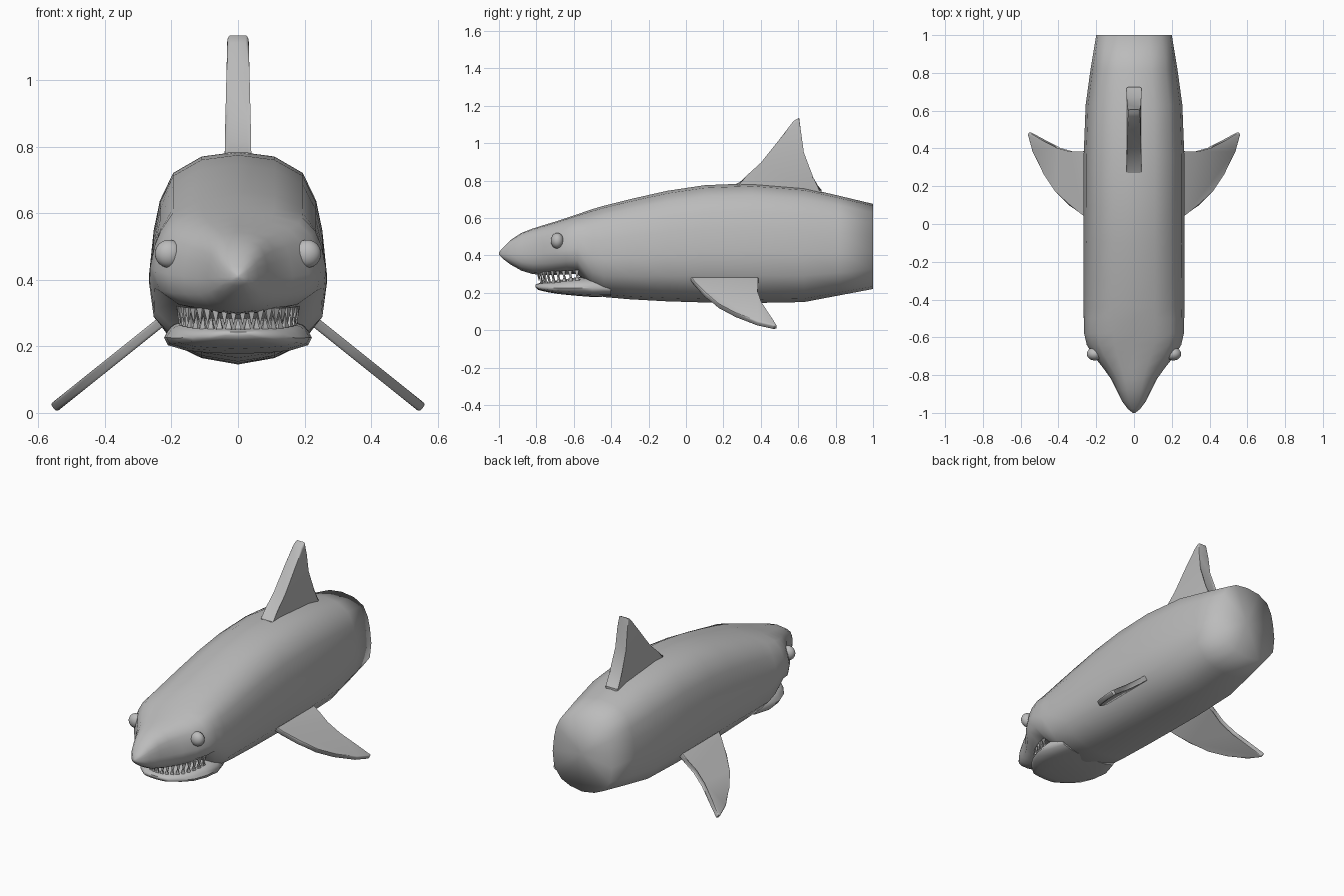
import bpy, bmesh, math
from mathutils import Vector

cube = bpy.data.objects.get("Cube")
if cube:
    bpy.data.objects.remove(cube)

grey = bpy.data.materials.new("shark_grey")
grey.use_nodes = True
grey.diffuse_color = (0.5, 0.5, 0.5, 1)
grey.node_tree.nodes["Principled BSDF"].inputs["Base Color"].default_value = (0.5, 0.5, 0.5, 1)


def finish(name, bm, angle=None):
    bmesh.ops.recalc_face_normals(bm, faces=bm.faces)
    mesh = bpy.data.meshes.new(name)
    bm.to_mesh(mesh)
    bm.free()
    mesh.materials.append(grey)
    ob = bpy.data.objects.new(name, mesh)
    bpy.context.collection.objects.link(ob)
    for p in mesh.polygons:
        p.use_smooth = True
    if angle:
        bpy.ops.object.select_all(action='DESELECT')
        ob.select_set(True)
        bpy.context.view_layer.objects.active = ob
        bpy.ops.object.shade_smooth_by_angle(angle=math.radians(angle))
    return ob


# Half cross-section, from back ridge to belly: (share of half width, share of height)
SECTION = [(0, 1), (.41, .977), (.73, .9), (.88, .77), (.95, .63),
           (1, .43), (.95, .23), (.71, .09), (.41, .03), (0, 0)]
RING = SECTION + [(-x, t) for x, t in SECTION[-2:0:-1]]


def loft(name, rows, angle=None):
    """Skin rings given as (y, half width, top, bottom)."""
    bm = bmesh.new()
    rings = [[bm.verts.new((w * x, y, bot + (top - bot) * t)) for x, t in RING]
             for y, w, top, bot in rows]
    n = len(RING)
    for a, b in zip(rings, rings[1:]):
        for i in range(n):
            bm.faces.new((a[i], a[(i + 1) % n], b[(i + 1) % n], b[i]))
    for ring in (rings[0], rings[-1]):
        mid = sum((v.co for v in ring), Vector()) / n
        hub = bm.verts.new(mid)
        for i in range(n):
            bm.faces.new((hub, ring[i], ring[(i + 1) % n]))
    return finish(name, bm, angle)


# Body with overhanging snout; the belly steps up at the back of the mouth
loft("body", [
    (-1, .006, .416, .404), (-.98, .032, .44, .382), (-.94, .062, .48, .352),
    (-.88, .092, .52, .318), (-.82, .122, .543, .3), (-.76, .165, .562, .295),
    (-.7, .213, .58, .295), (-.64, .25, .6, .298), (-.58, .264, .62, .3),
    (-.5, .266, .647, .21), (-.44, .267, .665, .177), (-.3, .267, .7, .165),
    (-.1, .267, .745, .154), (.1, .267, .775, .148), (.35, .267, .785, .145),
    (.63, .256, .762, .15), (.82, .23, .718, .186), (1, .2, .675, .22)])

# Lower jaw
loft("lower_jaw", [
    (-.805, .04, .243, .23), (-.79, .085, .25, .215), (-.74, .14, .258, .203),
    (-.68, .185, .267, .193), (-.6, .215, .28, .185), (-.5, .222, .29, .177),
    (-.4, .19, .28, .18)], 50)


# Teeth in two curved rows
def teeth(name, count, rx, ry, base, tip, lift):
    bm = bmesh.new()
    for i in range(count):
        a = math.radians(-82 + 164 * i / (count - 1))
        s, c = math.sin(a), math.cos(a)
        mid = Vector((rx * s, -.55 - ry * c, lift * (1 - c)))
        along, out = Vector((c, s, 0)), Vector((s, -c, 0))
        corners = [bm.verts.new(mid + along * u * .011 + out * v * .006 + Vector((0, 0, base)))
                   for u, v in ((-1, -1), (1, -1), (1, 1), (-1, 1))]
        point = bm.verts.new(mid + Vector((0, 0, tip)))
        bm.faces.new(corners)
        for k in range(4):
            bm.faces.new((corners[k], corners[(k + 1) % 4], point))
    finish(name, bm, 20)


teeth("upper_teeth", 20, .18, .24, .312, .262, .01)
teeth("lower_teeth", 19, .175, .225, .245, .29, .025)

# Eyes
for side, word in ((1, "left"), (-1, "right")):
    bm = bmesh.new()
    bmesh.ops.create_uvsphere(bm, u_segments=24, v_segments=16, radius=.042)
    for v in bm.verts:
        v.co = Vector((side * .208 + v.co.x, -.688 + v.co.y * .82, .478 + v.co.z))
    finish(word + "_eye", bm)


def fin(name, points, half, bevel):
    """Slab between two copies of an outline, offset by +-half, with rounded rims."""
    bm = bmesh.new()
    a = [bm.verts.new(p + half) for p in points]
    b = [bm.verts.new(p - half) for p in points]
    bm.faces.new(a)
    bm.faces.new(b[::-1])
    n = len(points)
    for i in range(n):
        bm.faces.new((a[i], b[i], b[(i + 1) % n], a[(i + 1) % n]))
    rims = [e for f in bm.faces if len(f.verts) == n for e in f.edges]
    bmesh.ops.bevel(bm, geom=rims, offset=bevel, segments=3, profile=.5, affect='EDGES')
    return finish(name, bm, 40)


# Dorsal fin, slimmer towards the tip
DORSAL = [(.27, .7), (.27, .782), (.33, .815), (.4, .895), (.5, 1.02), (.57, 1.112),
          (.585, 1.125), (.605, 1.135), (.615, 1.06), (.63, .95), (.67, .81), (.725, .75), (.725, .7)]
dorsal = fin("dorsal_fin", [Vector((0, y, z)) for y, z in DORSAL], Vector((.04, 0, 0)), .012)
for v in dorsal.data.vertices:
    v.co.x *= 1 - .2 * max(0, (v.co.z - .8) / .33)

# Pectoral fins, drooping outwards
PECTORAL = [(.2, 0), (.267, .05), (.34, .1), (.41, .175), (.47, .265), (.53, .38), (.555, .47),
            (.55, .485), (.48, .445), (.4, .395), (.33, .375), (.267, .385), (.2, .39)]
for side, word in ((1, "left"), (-1, "right")):
    outline = [Vector((side * x, y, .27 - .8 * (x - .235))) for x, y in PECTORAL]
    fin(word + "_pectoral_fin", outline, Vector((side * .62, 0, .78)) * .015, .008)
